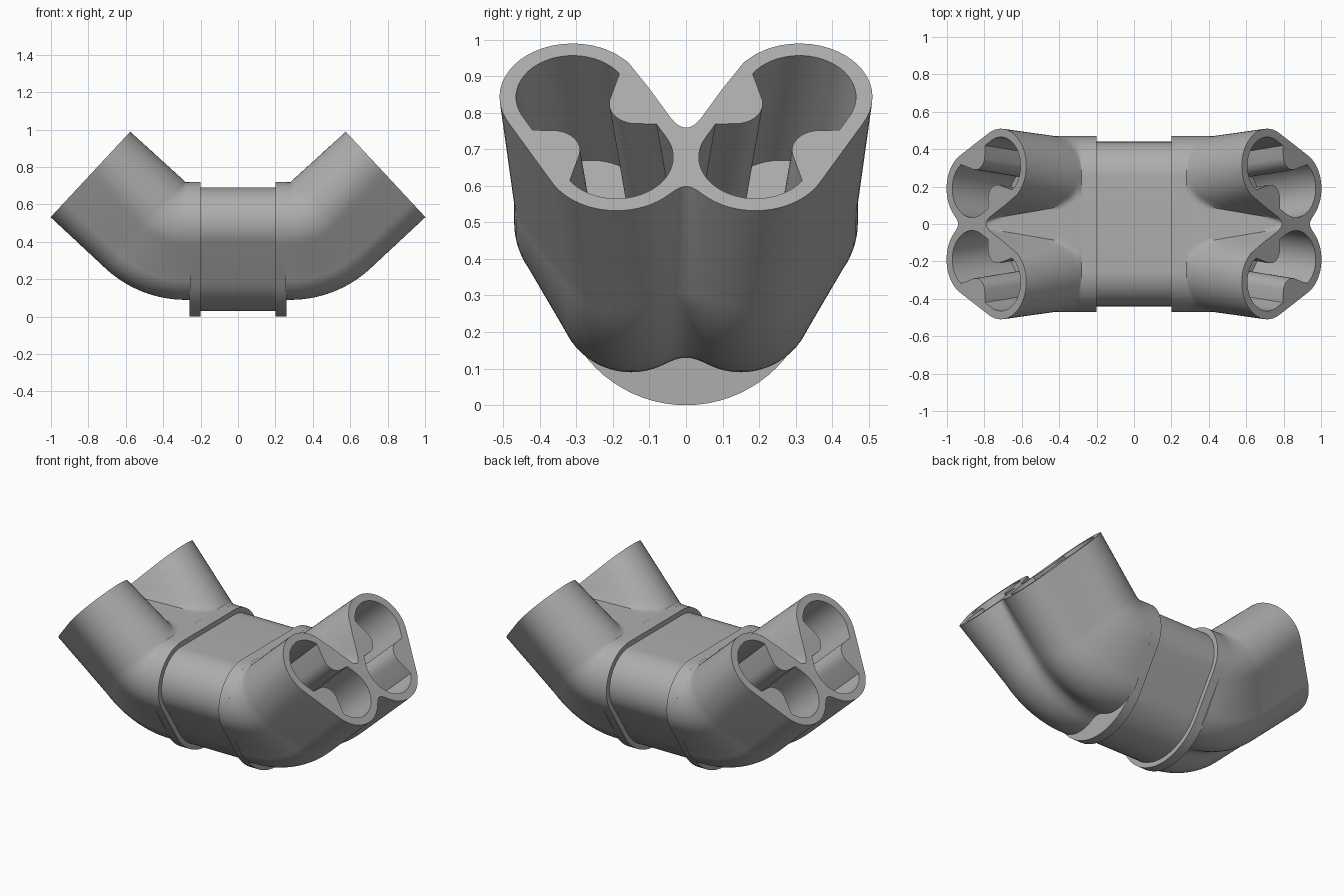
import bpy, bmesh, math

if "Cube" in bpy.data.objects:
    bpy.data.objects.remove(bpy.data.objects["Cube"])

grey = bpy.data.materials.new("plain grey")
grey.diffuse_color = (0.42, 0.42, 0.42, 1)
grey.use_nodes = True
grey.node_tree.nodes["Principled BSDF"].inputs["Base Color"].default_value = grey.diffuse_color

BEND = math.radians(43)      # tilt of each arm
PX, PZ, H = 0.28, 0.72, 0.63  # bend pivot and section height
LENGTH = 0.40                # straight part of each arm


def lerp(a, b, t):
    return a + (b - a) * t


def smin(a, b, k):
    h = max(k - abs(a - b), 0) / k
    return min(a, b) - h * h * k / 4


def capsule(y, u, a, b, ra, rb):
    dy, du = b[0] - a[0], b[1] - a[1]
    h = ((y - a[0]) * dy + (u - a[1]) * du) / (dy * dy + du * du)
    h = min(max(h, 0), 1)
    return math.hypot(y - a[0] - h * dy, u - a[1] - h * du) - lerp(ra, rb, h)


def trace(dist, cy, cu, count):
    """Outline of a shape found by walking outwards from an inner point."""
    pts = []
    for i in range(count):
        a = 2 * math.pi * i / count
        c, s = math.cos(a), math.sin(a)
        r = 0.01
        while dist(cy + r * c, cu + r * s) < 0:
            r += 0.01
        lo, hi = r - 0.01, r
        for _ in range(12):
            m = (lo + hi) / 2
            if dist(cy + m * c, cu + m * s) < 0:
                lo = m
            else:
                hi = m
        pts.append((cy + lo * c, cu + lo * s))
    return pts


def loft(name, rings):
    """Closed solid through a row of equal rings."""
    bm = bmesh.new()
    rows = [[bm.verts.new(p) for p in ring] for ring in rings]
    n = len(rows[0])
    for a, b in zip(rows, rows[1:]):
        for i in range(n):
            j = (i + 1) % n
            bm.faces.new((a[i], a[j], b[j], b[i]))
    bm.faces.new(rows[0])
    bm.faces.new(rows[-1])
    bmesh.ops.recalc_face_normals(bm, faces=bm.faces)
    mesh = bpy.data.meshes.new(name)
    bm.to_mesh(mesh)
    bm.free()
    mesh.materials.append(grey)
    ob = bpy.data.objects.new(name, mesh)
    bpy.context.collection.objects.link(ob)
    return ob


def smooth(ob):
    bpy.ops.object.select_all(action='DESELECT')
    ob.select_set(True)
    bpy.context.view_layer.objects.active = ob
    bpy.ops.object.shade_smooth_by_angle(angle=math.radians(35))


def place(side, pts, angle, s):
    """Put a flat section on the arm path at a bend angle and distance."""
    c, n = math.cos(angle), math.sin(angle)
    return [(side * (PX + n * (H - u) + c * s), y, PZ - c * (H - u) + n * s)
            for y, u in pts]


def arm_section(t):
    """Two slanted lobes, with a web between them that sinks towards the end."""
    a = (lerp(0.15, 0.19, t), 0.20)
    b = (lerp(0.25, 0.31, t), lerp(0.41, 0.425, t))
    rb = lerp(0.22, 0.20, t)
    top = lerp(H, 0.30, t)

    def dist(y, u):
        lobes = smin(capsule(y, u, a, b, 0.2, rb),
                     capsule(-y, u, a, b, 0.2, rb), 0.078)
        h = min(max((u - a[1]) / (b[1] - a[1]), 0), 1)
        web = max(u - top, a[1] - u, abs(y) - lerp(a[0], b[0], h))
        return min(lobes, web)
    return trace(dist, 0, 0.215, 144)


def bore_section():
    """Slot with two round ribs on its long sides."""
    def dist(y, u):
        slot = capsule(y, u, (0.19, 0.2), (0.31, 0.425), 0.155, 0.155)
        ribs = min(math.hypot(y - 0.135, u - 0.40),
                   math.hypot(y - 0.365, u - 0.225)) - 0.075
        return max(slot, -ribs)
    return trace(dist, 0.25, 0.3125, 96)


def body_ring(x, inset):
    """Egg-like outline with a round belly and two shoulders."""
    pts = []
    for cy, cz, r, start in ((0, 0.35, 0.35, -150), (0.25, 0.5, 0.22, -30),
                             (-0.25, 0.5, 0.22, 90)):
        for i in range(25):
            a = math.radians(start + 120 * i / 24)
            pts.append((x, cy + (r - inset) * math.cos(a),
                        cz + (r - inset) * math.sin(a)))
    return pts


# Middle sleeve
smooth(loft("middle_sleeve", [body_ring(-0.2, 0.03), body_ring(0.2, 0.03)]))

start = arm_section(0)
straight = [(arm_section(i / 20), LENGTH * i / 20) for i in range(1, 21)]
bore = bore_section()

for side, label in ((1, "right"), (-1, "left")):
    # Collar
    smooth(loft(label + "_collar",
                [body_ring(side * 0.2, 0), body_ring(side * 0.26, 0)]))

    # Curved arm
    rings = [place(side, start, 0, -0.03)]
    rings += [place(side, [(y, min(u, H - 0.001)) for y, u in start],
                    BEND * i / 14, 0) for i in range(15)]
    rings += [place(side, pts, BEND, s) for pts, s in straight]
    arm = loft(label + "_arm", rings)

    # Two ribbed sockets cut into the arm end
    cutters = []
    for m in (1, -1):
        ends = []
        for s in (LENGTH - 0.42, LENGTH + 0.05):
            shift = 0.05 * (s - LENGTH) / 0.42
            ends.append(place(side, [(m * (y + shift), u) for y, u in bore], BEND, s))
        cutter = loft("socket_cutter", ends)
        cutter.hide_render = True
        cutters.append(cutter)
        mod = arm.modifiers.new("socket", 'BOOLEAN')
        mod.operation = 'DIFFERENCE'
        mod.solver = 'EXACT'
        mod.object = cutter
    bpy.context.view_layer.update()
    deps = bpy.context.evaluated_depsgraph_get()
    cut = bpy.data.meshes.new_from_object(arm.evaluated_get(deps))
    arm.modifiers.clear()
    arm.data = cut
    for cutter in cutters:
        bpy.data.objects.remove(cutter)
    smooth(arm)
